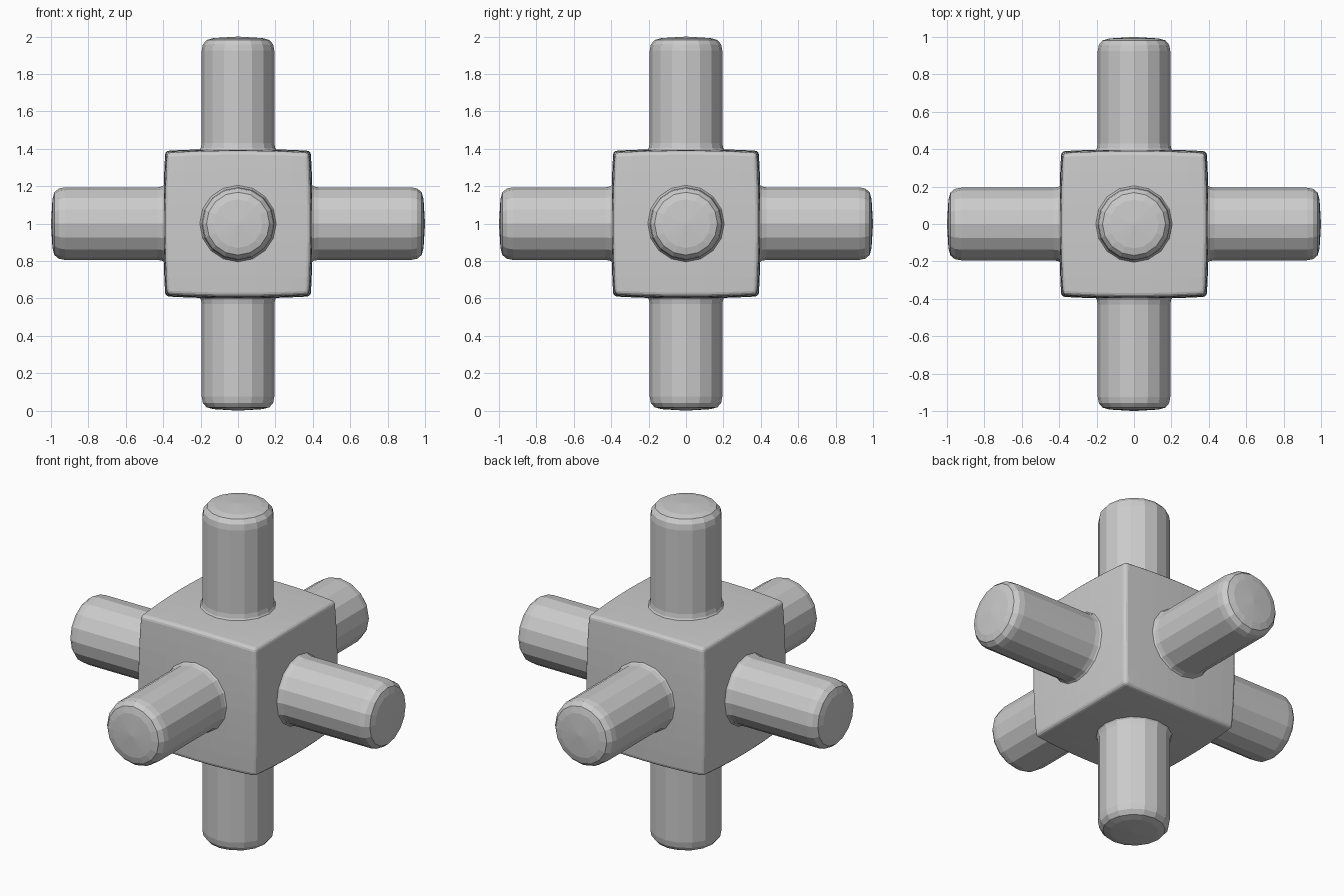
import bpy, bmesh, math
from mathutils import Vector

if "Cube" in bpy.data.objects:
    bpy.data.objects.remove(bpy.data.objects["Cube"])

CENTRE = Vector((0, 0, 1))
SIDES = 16


def add_object(name, bm):
    bmesh.ops.recalc_face_normals(bm, faces=bm.faces)
    mesh = bpy.data.meshes.new(name)
    bm.to_mesh(mesh)
    bm.free()
    ob = bpy.data.objects.new(name, mesh)
    ob.location = CENTRE
    bpy.context.collection.objects.link(ob)
    return ob


# central block: cube with gently bulging faces and small rounded edges
bm = bmesh.new()
bmesh.ops.create_cube(bm, size=2)
bmesh.ops.subdivide_edges(bm, edges=bm.edges[:], cuts=7, use_grid_fill=True)
for v in bm.verts:
    x, y, z = v.co
    k = 0.011
    v.co = (x * (0.4 - k * (y * y + z * z)),
            y * (0.4 - k * (x * x + z * z)),
            z * (0.4 - k * (x * x + y * y)))
block = add_object("central_block", bm)
bevel = block.modifiers.new("rounded_edges", 'BEVEL')
bevel.width = 0.02
bevel.segments = 3
bevel.limit_method = 'ANGLE'
bevel.angle_limit = math.radians(40)

# arm profile: (radius, distance from centre), with a flared root and soft domed end
profile = [(0.207, 0.34), (0.207, 0.393), (0.199, 0.405), (0.194, 0.43),
           (0.194, 0.925), (0.188, 0.958), (0.168, 0.982), (0.13, 0.992)]


def add_arm(name, direction):
    bm = bmesh.new()
    rings = [[bm.verts.new((r * math.cos(2 * math.pi * i / SIDES),
                            r * math.sin(2 * math.pi * i / SIDES), h))
              for i in range(SIDES)] for r, h in profile]
    for a, b in zip(rings, rings[1:]):
        for i in range(SIDES):
            j = (i + 1) % SIDES
            bm.faces.new((a[i], a[j], b[j], b[i]))
    tip = bm.verts.new((0, 0, 1))
    for i in range(SIDES):
        bm.faces.new((rings[-1][i], rings[-1][(i + 1) % SIDES], tip))
    bm.faces.new(rings[0][::-1])
    rot = Vector((0, 0, 1)).rotation_difference(Vector(direction)).to_matrix()
    bmesh.ops.rotate(bm, verts=bm.verts, cent=(0, 0, 0), matrix=rot)
    add_object(name, bm)


# six arms, one per block face
for name, d in {"right_arm": (1, 0, 0), "left_arm": (-1, 0, 0),
                "back_arm": (0, 1, 0), "front_arm": (0, -1, 0),
                "top_arm": (0, 0, 1), "bottom_arm": (0, 0, -1)}.items():
    add_arm(name, d)
